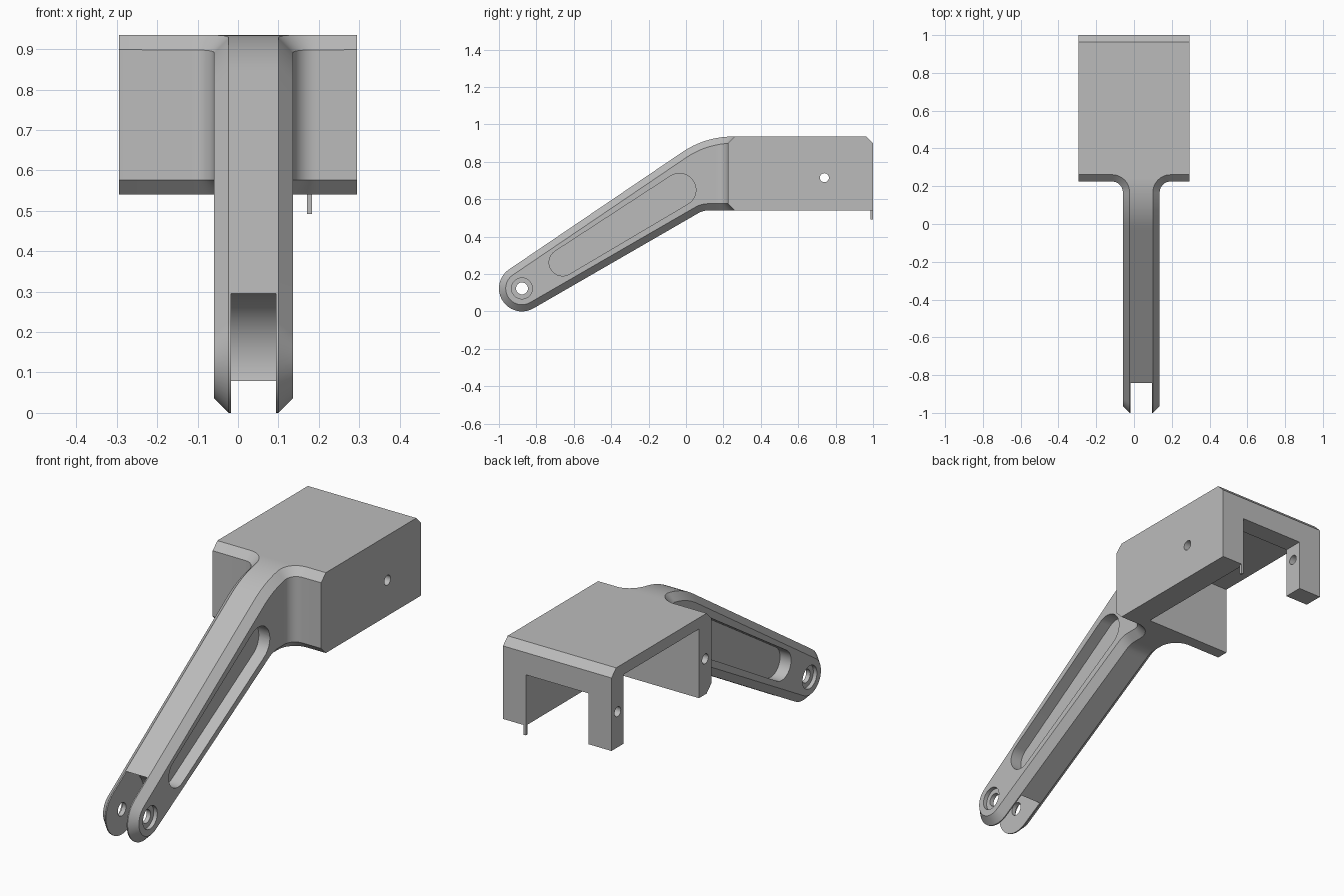
import bpy, bmesh
from math import sin, cos, tan, radians, sqrt, pi

cube = bpy.data.objects.get("Cube")
if cube:
    bpy.data.objects.remove(cube, do_unlink=True)

grey = bpy.data.materials.new("plain_grey")
grey.use_nodes = True
grey.diffuse_color = (0.5, 0.5, 0.5, 1)
grey.node_tree.nodes["Principled BSDF"].inputs["Base Color"].default_value = (0.5, 0.5, 0.5, 1)

CX = 0.0385               # arm centre line in x
HALF, FLAT = 0.0975, 0.0615   # arm half width: side faces, flat top
CH = HALF - FLAT          # chamfer
PY, PZ, PR = -0.877, 0.123, 0.123   # pivot end
BX, Z0, Z1 = 0.295, 0.54, 0.935     # housing half width, bottom, top
A_TOP, A_BOT = radians(34.1), radians(30)


def make_object(name, bm):
    bmesh.ops.recalc_face_normals(bm, faces=bm.faces)
    mesh = bpy.data.meshes.new(name)
    bm.to_mesh(mesh)
    bm.free()
    mesh.materials.append(grey)
    ob = bpy.data.objects.new(name, mesh)
    bpy.context.collection.objects.link(ob)
    return ob


def prism(name, outline, x0, x1):
    """Extrude a (y, z) outline along x."""
    bm = bmesh.new()
    ends = [[bm.verts.new((x, y, z)) for y, z in outline] for x in (x0, x1)]
    for e in ends:
        bm.faces.new(e)
    n = len(outline)
    for i in range(n):
        j = (i + 1) % n
        bm.faces.new((ends[0][i], ends[0][j], ends[1][j], ends[1][i]))
    return make_object(name, bm)


def box(name, x0, x1, y0, y1, z0, z1):
    return prism(name, [(y0, z0), (y1, z0), (y1, z1), (y0, z1)], x0, x1)


def arc(y, z, r, a0, a1, n):
    return [(y + r * cos(a0 + (a1 - a0) * i / n), z + r * sin(a0 + (a1 - a0) * i / n))
            for i in range(n + 1)]


def circle(y, z, r, n=32):
    return arc(y, z, r, 0, 2 * pi, n)[:-1]


def bend(y, a, side, z_flat, radius, inset):
    """Height of a line tangent to the pivot end that bends to horizontal."""
    hit = (z_flat - (PZ + side * PR / cos(a) - tan(a) * PY)) / tan(a)
    y_end, zc = hit + radius * tan(a / 2), z_flat - radius
    r = radius - side * inset
    if y >= y_end:
        return zc + r
    y_start = y_end - r * sin(a)
    if y >= y_start:
        return zc + sqrt(r * r - (y - y_end) ** 2)
    return zc + r * cos(a) + (y - y_start) * tan(a)


def top(y, inset=0):
    return bend(y, A_TOP, 1, Z1, 0.48, inset)


def bottom(y, inset=0):
    return bend(y, A_BOT, -1, Z0, 0.1, inset)


def ring(flat_l, flat_r, side_l, side_r, ti, to, bo, bi):
    """Eight-point section: inner top, outer top, outer bottom, inner bottom."""
    return [(flat_l, *ti), (flat_r, *ti), (side_r, *to), (side_r, *bo),
            (flat_r, *bi), (flat_l, *bi), (side_l, *bo), (side_l, *to)]


def section(yi, yo, flat, side):
    return ring(CX - flat, CX + flat, CX - side, CX + side, (yi, top(yi)),
                (yo, top(yo, CH)), (yo, bottom(yo, CH)), (yi, bottom(yi)))


# Sections: rounded pivot end
rings = []
N = 12
mid = (radians(90) + A_TOP + radians(270) + A_BOT) / 2
for i in range(N + 1):
    at = mid + (radians(90) + A_TOP - mid) * i / N
    ab = mid + (radians(270) + A_BOT - mid) * i / N
    p = lambda a, r: (PY + r * cos(a), PZ + r * sin(a))
    rings.append(ring(CX - FLAT, CX + FLAT, CX - HALF, CX + HALF, p(at, PR),
                      p(at, PR - CH), p(ab, PR - CH), p(ab, PR)))
# Sections: straight arm and bend
for i in range(14):
    y = -0.04 + 0.2 * i / 13
    rings.append(section(y, y, FLAT, HALF))
# Sections: fillets widening into the housing
RF = 0.0575
for i in range(13):
    f = radians(90) * i / 12
    yc, r2 = 0.225 - RF, RF + CH
    rings.append(section(yc + r2 * sin(f), yc + RF * sin(f),
                         HALF + RF - r2 * cos(f), HALF + RF - RF * cos(f)))
# Sections: housing front, middle and chamfered back
yb = 0.225 + CH
for yi, yo, zt, zb in ((yb, 0.225, Z1, CH), (yb, yb, Z1, CH),
                       (1 - CH, 1 - CH, Z1, CH), (1, 1, Z1 - CH, CH)):
    rings.append(ring(-BX, BX, -BX, BX, (yi, zt), (yo, Z1 - CH), (yo, Z0 + zb), (yi, Z0)))

bm = bmesh.new()
loops = [[bm.verts.new(c) for c in r] for r in rings]
for a, b in zip(loops, loops[1:]):
    for i in range(8):
        j = (i + 1) % 8
        bm.faces.new((a[i], a[j], b[j], b[i]))
bm.faces.new(loops[-1])
bmesh.ops.remove_doubles(bm, verts=bm.verts, dist=0.0001)
body = make_object("arm_and_housing", bm)

# Cutters: housing cavity, rear doorway, fork slot, pivot hole
WALL = 0.171
cutters = [
    box("cavity", -0.4, WALL, 0.32, 0.905, 0.4, 0.88),
    box("rear_doorway", -WALL, WALL, 0.8, 1.1, 0.4, 0.79),
    prism("fork_slot", circle(PY, PZ, 0.176, 64), CX - 0.056, CX + 0.056),
    prism("pivot_hole", circle(PY, PZ, 0.032), CX - 0.3, CX + 0.3),
    prism("wall_hole", circle(0.74, 0.715, 0.024), 0.1, 0.4),
    prism("rear_leg_hole", circle(0.952, 0.715, 0.024), -0.4, -0.1),
    prism("front_leg_hole", circle(0.272, 0.715, 0.024), -0.4, -WALL),
]
# Cutters: tapered side pockets and pivot counterbores on both sides
tilt, quarter = radians(31.8), radians(91.2)
pocket = (arc(-0.035, 0.65, 0.088, tilt - quarter, tilt + quarter, 20)
          + arc(-0.66, 0.262, 0.072, tilt + quarter, tilt + 2 * pi - quarter, 20))
for s in (-1, 1):
    cutters.append(prism("pocket", pocket, CX + s * 0.0375, CX + s * 0.15))
    cutters.append(prism("counterbore", circle(PY, PZ, 0.056), CX + s * 0.078, CX + s * 0.15))

bpy.context.view_layer.objects.active = body
for cutter in cutters:
    cutter.hide_render = True
    mod = body.modifiers.new("cut", "BOOLEAN")
    mod.operation, mod.solver, mod.object = "DIFFERENCE", "EXACT", cutter
    bpy.ops.object.modifier_apply(modifier=mod.name)
    bpy.data.objects.remove(cutter, do_unlink=True)

# Small pin under the rear of the wall
box("locating_pin", WALL, WALL + 0.012, 0.986, 1, 0.492, 0.56)

bpy.ops.object.select_all(action="DESELECT")
body.select_set(True)
bpy.ops.object.shade_smooth_by_angle(angle=radians(25))
